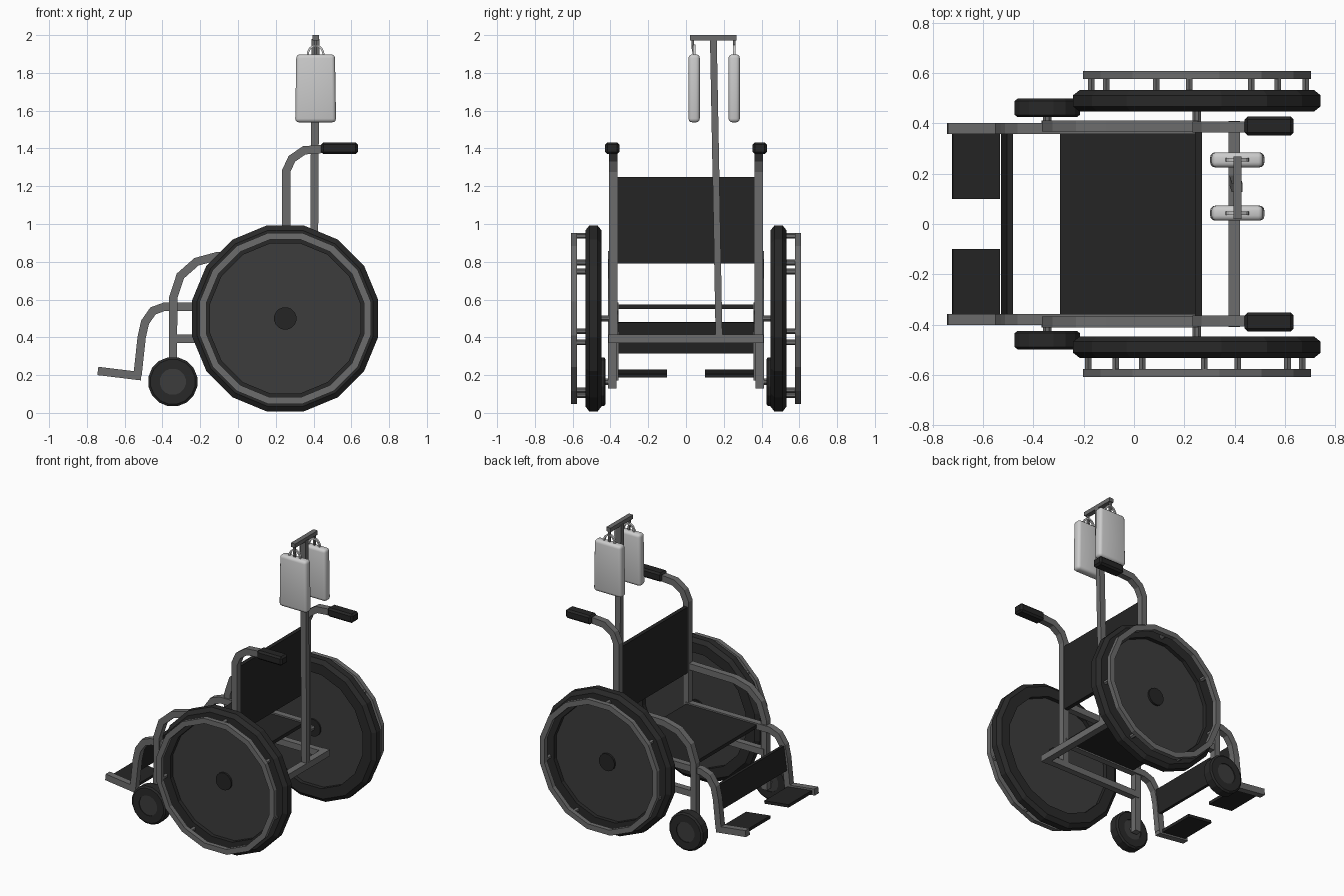
import bpy, bmesh
from math import sin, cos, pi, radians
from mathutils import Vector

if "Cube" in bpy.data.objects:
    bpy.data.objects.remove(bpy.data.objects["Cube"])


def material(name, value):
    m = bpy.data.materials.new(name)
    m.diffuse_color = (value, value, value, 1)
    m.use_nodes = True
    m.node_tree.nodes["Principled BSDF"].inputs["Base Color"].default_value = m.diffuse_color
    return m


STEEL = material("steel", 0.15)
BLACK = material("black", 0.018)
RUBBER = material("rubber", 0.022)
DISC = material("disc_grey", 0.045)
BAG = material("bag_white", 0.75)


def finish(bm, name, mat):
    bmesh.ops.recalc_face_normals(bm, faces=bm.faces)
    me = bpy.data.meshes.new(name)
    bm.to_mesh(me)
    bm.free()
    me.materials.append(mat)
    ob = bpy.data.objects.new(name, me)
    bpy.context.collection.objects.link(ob)
    return ob


def tube(name, pts, w=0.044, d=0.044, mat=STEEL, side=(0, 1, 0)):
    """Rectangular bar swept along a path with mitred corners."""
    pts = [Vector(p) for p in pts]
    bm = bmesh.new()
    rings = []
    side = Vector(side)
    for i, p in enumerate(pts):
        a = (p - pts[i - 1]).normalized() if i else None
        b = (pts[i + 1] - p).normalized() if i < len(pts) - 1 else None
        t = ((a or b) + (b or a)).normalized()
        n = t.cross(side).normalized() * (w / 2 / max(0.5, t.dot(a or b)))
        s = side * d / 2
        rings.append([bm.verts.new(p + q) for q in (n + s, s - n, -n - s, n - s)])
    for r, q in zip(rings, rings[1:]):
        for k in range(4):
            bm.faces.new((r[k], r[(k + 1) % 4], q[(k + 1) % 4], q[k]))
    bm.faces.new(rings[0])
    bm.faces.new(rings[-1])
    return finish(bm, name, mat)


def box(name, x, y, z, mat, bevel=0, seg=1):
    bm = bmesh.new()
    bmesh.ops.create_cube(bm, size=1)
    for v in bm.verts:
        v.co = [lo + (c + 0.5) * (hi - lo) for c, (lo, hi) in zip(v.co, (x, y, z))]
    if bevel:
        bmesh.ops.bevel(bm, geom=bm.edges[:], offset=bevel, segments=seg,
                        profile=0.5, affect='EDGES')
    return finish(bm, name, mat)


def lathe(name, centre, profile, n, mat, closed=False):
    """Spin (y, radius) points about a y axis; flats face the sides and ground."""
    bm = bmesh.new()
    cx, cy, cz = centre
    rings = []
    for y, r in profile:
        rings.append([bm.verts.new((cx + r * cos((k + .5) * 2 * pi / n), cy + y,
                                    cz + r * sin((k + .5) * 2 * pi / n))) for k in range(n)])
    pairs = list(zip(rings, rings[1:]))
    if closed:
        pairs.append((rings[-1], rings[0]))
    else:
        bm.faces.new(rings[0])
        bm.faces.new(rings[-1])
    for r, q in pairs:
        for k in range(n):
            bm.faces.new((r[k], r[(k + 1) % n], q[(k + 1) % n], q[k]))
    return finish(bm, name, mat)


def disc(name, c, y0, y1, r, n, mat):
    return lathe(name, (c[0], 0, c[1]), [(y0, r), (y1, r)], n, mat)


BIG, SMALL = (0.25, 0.5), (-0.345, 0.165)

for s, tag in ((1, "left"), (-1, "right")):
    def path(y, pts):
        return [(x, s * y, z) for x, z in pts]

    # Drive wheel: tyre, disc, hub, axle
    lathe("drive_tyre_" + tag, (BIG[0], s * 0.49, BIG[1]),
          [(-.043, .405), (-.043, .475), (-.022, .502), (.022, .502), (.043, .475), (.043, .405)],
          16, RUBBER, True)
    disc("wheel_disc_" + tag, BIG, s * 0.475, s * 0.505, 0.408, 16, DISC)
    disc("wheel_hub_" + tag, BIG, s * 0.465, s * 0.518, 0.06, 16, BLACK)
    disc("wheel_axle_" + tag, BIG, s * 0.38, s * 0.47, 0.018, 8, STEEL)

    # Push rim on seven pegs
    lathe("push_rim_" + tag, (BIG[0], s * 0.592, BIG[1]),
          [(-.016, .425), (-.016, .462), (.016, .462), (.016, .425)], 16, STEEL, True)
    for k in range(7):
        a = radians(34.6 + k * 360 / 7)
        c = (BIG[0] - s * 0.438 * cos(a), BIG[1] + 0.438 * sin(a))
        disc("rim_peg_" + tag, c, s * 0.525, s * 0.58, 0.015, 6, STEEL)

    # Caster wheel
    lathe("caster_tyre_" + tag, (SMALL[0], s * 0.462, SMALL[1]),
          [(-.037, .07), (-.037, .12), (-.028, .132), (.028, .132), (.037, .12), (.037, .07)],
          16, RUBBER, True)
    disc("caster_hub_" + tag, SMALL, s * 0.43, s * 0.494, 0.071, 16, DISC)
    disc("caster_axle_" + tag, SMALL, s * 0.39, s * 0.44, 0.018, 8, STEEL)

    # Side frame
    tube("back_post_" + tag, path(0.385, [(.255, .37), (.255, 1.28), (.285, 1.345),
                                          (.35, 1.39), (.48, 1.40)]))
    box("push_grip_" + tag, (.44, .635), sorted((s * .352, s * .428)), (1.37, 1.432), BLACK, .012)
    tube("arm_rail_" + tag, path(0.39, [(.255, .835), (-.11, .83), (-.22, .80), (-.305, .725),
                                        (-.343, .61), (-.345, .13)]))
    tube("seat_rail_" + tag, path(0.38, [(.255, .562), (-.39, .562), (-.45, .54), (-.492, .48),
                                         (-.51, .40), (-.532, .198)]))
    tube("foot_bar_" + tag, path(0.38, [(-.512, .194), (-.742, .222)]))
    tube("lower_rail_" + tag, path(0.385, [(-.345, .392), (.40, .392)]))
    # Foot plate
    tube("foot_plate_" + tag, path(0.235, [(-.535, .196), (-.722, .219)]), .02, .27, BLACK)

# Upholstery
box("seat", (-.295, .25), (-.365, .365), (.55, .574), BLACK)
box("backrest", (.242, .27), (-.37, .37), (.79, 1.25), BLACK)
tube("calf_strap", [(-.494, 0, .48), (-.517, 0, .315)], .024, .73, BLACK)

# Rear crossbar and drip stand
box("rear_crossbar", (.375, .422), (-.41, .41), (.37, .415), STEEL)
tube("drip_pole", [(.40, .175, .39), (.41, .145, 1.98)], .042, .036)
box("drip_crossbar", (.395, .428), (.02, .268), (1.972, 2.0), STEEL)

# Drip bags with hooks and hanging loops
for y, hook_y in ((.043, .036), (.255, .256)):
    tube("bag_hook", [(.411, hook_y, 1.98), (.411, hook_y, 1.935), (.411, y, 1.90)],
         .014, .014, side=(1, 0, 0))
    bag = box("drip_bag", (.303, .519), (y - .03, y + .03), (1.538, 1.898), BAG, .02, 3)
    for v in bag.data.vertices:
        if v.co.z > 1.7:
            v.co.x = .411 + (v.co.x - .411) * .95
    bpy.context.view_layer.objects.active = bag
    bag.select_set(True)
    bpy.ops.object.shade_smooth_by_angle(angle=radians(50))
    bag.select_set(False)
    tube("bag_loop", [(.411 + .042 * cos(k * pi / 8), y, 1.893 + .052 * sin(k * pi / 8))
                      for k in range(9)], .011, .014, BAG)
